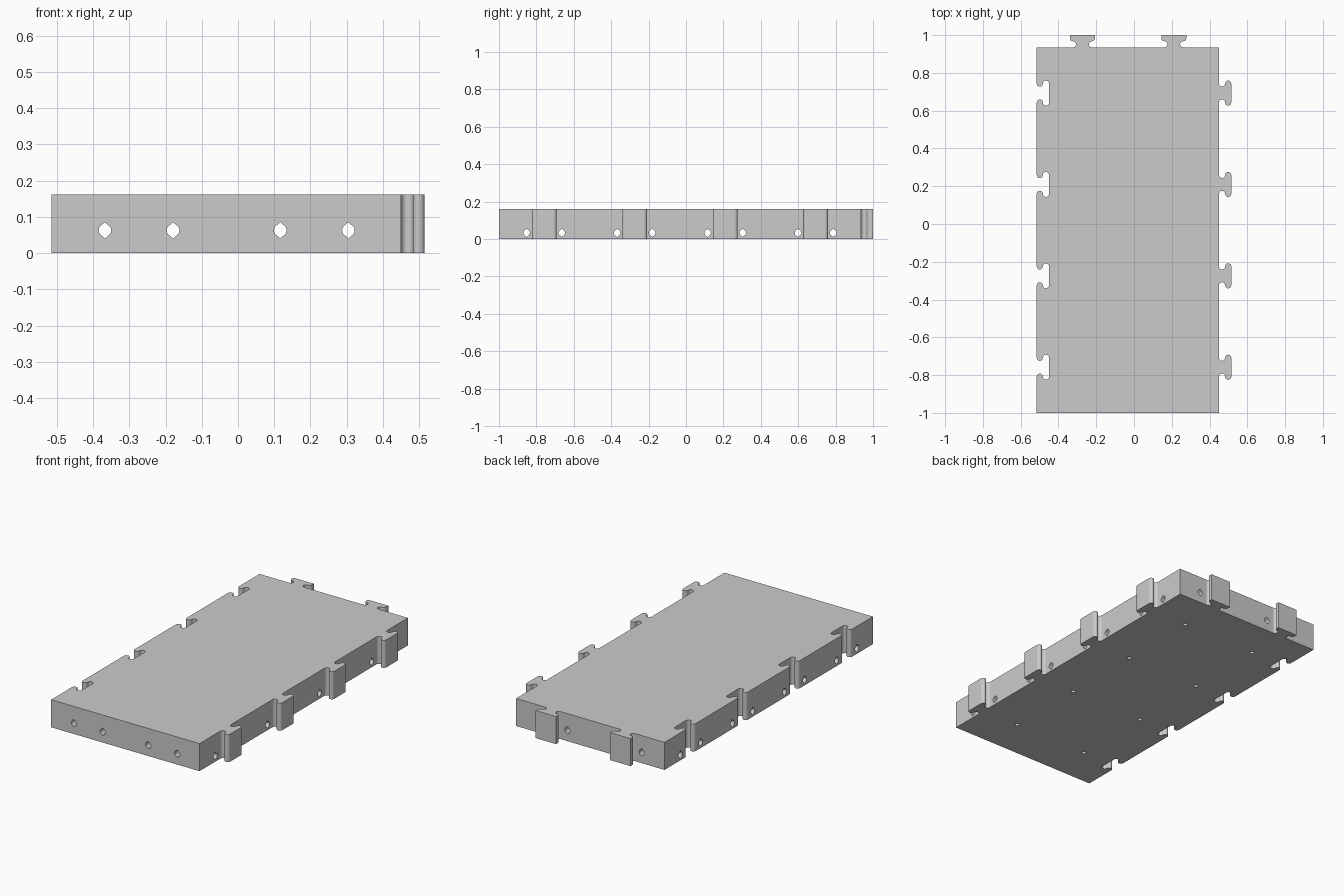
import bpy, bmesh, math
from mathutils import Vector

if "Cube" in bpy.data.objects:
    bpy.data.objects.remove(bpy.data.objects["Cube"])

LEFT, RIGHT, FRONT, BACK = -0.515, 0.45, -1.0, 0.935
HEIGHT = 0.162
TAB = 0.065              # depth of a connector tab
R = TAB / 4              # radius of the connector curves
SPREAD = 0.05            # half distance between curve centres
PITCH = (BACK - FRONT) / 4
ROWS = [FRONT + PITCH * (i + 0.5) for i in range(4)]
COLUMNS = [LEFT + PITCH * (i + 0.5) for i in range(2)]
X, Y, Z = Vector((1, 0, 0)), Vector((0, 1, 0)), Vector((0, 0, 1))

grey = bpy.data.materials.new("plain grey")
grey.use_nodes = True
colour = (0.6, 0.6, 0.6, 1)
grey.diffuse_color = colour
grey.node_tree.nodes["Principled BSDF"].inputs["Base Color"].default_value = colour


def arc(h, start, end, steps):
    """Points of an arc around (-SPREAD, h), angles in degrees."""
    points = []
    for i in range(steps + 1):
        a = math.radians(start + (end - start) * i / steps)
        points.append((-SPREAD + R * math.cos(a), h + R * math.sin(a)))
    return points


def connector(centre, along, out, square=False):
    """Outline of one puzzle connector, walked in the direction 'along'."""
    half = arc(R, -90, 90, 10)
    if square:
        half += arc(3 * R, 270, 180, 5)[1:] + [(-SPREAD - R, TAB)]
    else:
        half += arc(3 * R, 270, 90, 10)[1:]
    half += [(-s, h) for s, h in reversed(half)]
    return [centre + along * s + out * h for s, h in half]


def prisms(name, outlines, depth):
    """One object holding a closed prism for each outline."""
    bm = bmesh.new()
    for outline in outlines:
        base = bm.faces.new([bm.verts.new(p) for p in outline])
        top = bmesh.ops.extrude_face_region(bm, geom=[base])["geom"]
        moved = [v for v in top if isinstance(v, bmesh.types.BMVert)]
        bmesh.ops.translate(bm, verts=moved, vec=depth)
    bmesh.ops.recalc_face_normals(bm, faces=bm.faces)
    mesh = bpy.data.meshes.new(name)
    bm.to_mesh(mesh)
    bm.free()
    mesh.materials.append(grey)
    obj = bpy.data.objects.new(name, mesh)
    bpy.context.collection.objects.link(obj)
    return obj


def ring(centre, side, radius, tip=1.0):
    """Round hole outline; tip > 1 draws out a point above and below."""
    up = Z if side.z == 0 and tip > 1 else Y
    points = []
    for i in range(16):
        a = math.tau * i / 16
        stretch = tip if i in (4, 12) else 1
        points.append(centre + side * radius * math.cos(a)
                      + up * radius * stretch * math.sin(a))
    return points


# Tile outline: plain front, tabs on left and back, sockets on the right
outline = [Vector((LEFT, FRONT, 0)), Vector((RIGHT, FRONT, 0))]
for y in ROWS:
    outline += connector(Vector((RIGHT, y, 0)), Y, X)
outline.append(Vector((RIGHT, BACK, 0)))
for x in reversed(COLUMNS):
    outline += connector(Vector((x, BACK, 0)), -X, Y, square=True)
outline.append(Vector((LEFT, BACK, 0)))
for y in reversed(ROWS):
    outline += connector(Vector((LEFT, y, 0)), -Y, X)
tile = prisms("floor_tile", [outline], Z * HEIGHT)

# Tunnels in pairs beside each connector, and blind holes underneath
offset = 0.094
cutters = [
    prisms("cross_tunnels",
           [ring(Vector((-1, y + d, 0.033)), Y, 0.0175, 1.3)
            for y in ROWS for d in (-offset, offset)], X * 2),
    prisms("long_tunnels",
           [ring(Vector((x + d, -1.5, 0.063)), X, 0.0175, 1.3)
            for x in COLUMNS for d in (-offset, offset)], Y * 3),
    prisms("base_holes",
           [ring(Vector((x, y, -0.05)), X, 0.012)
            for x in COLUMNS for y in ROWS], Z * 0.13),
]
bpy.context.view_layer.objects.active = tile
for cutter in cutters:
    cutter.hide_render = True
    cut = tile.modifiers.new(cutter.name, "BOOLEAN")
    cut.operation, cut.solver, cut.object = "DIFFERENCE", "EXACT", cutter
    bpy.ops.object.modifier_apply(modifier=cut.name)
    bpy.data.objects.remove(cutter)

# Smooth connector curves, flat broad faces
bpy.ops.object.select_all(action="DESELECT")
tile.select_set(True)
bpy.ops.object.shade_smooth_by_angle(angle=math.radians(35))
for face in tile.data.polygons:
    if face.area > 0.002:
        face.use_smooth = False
